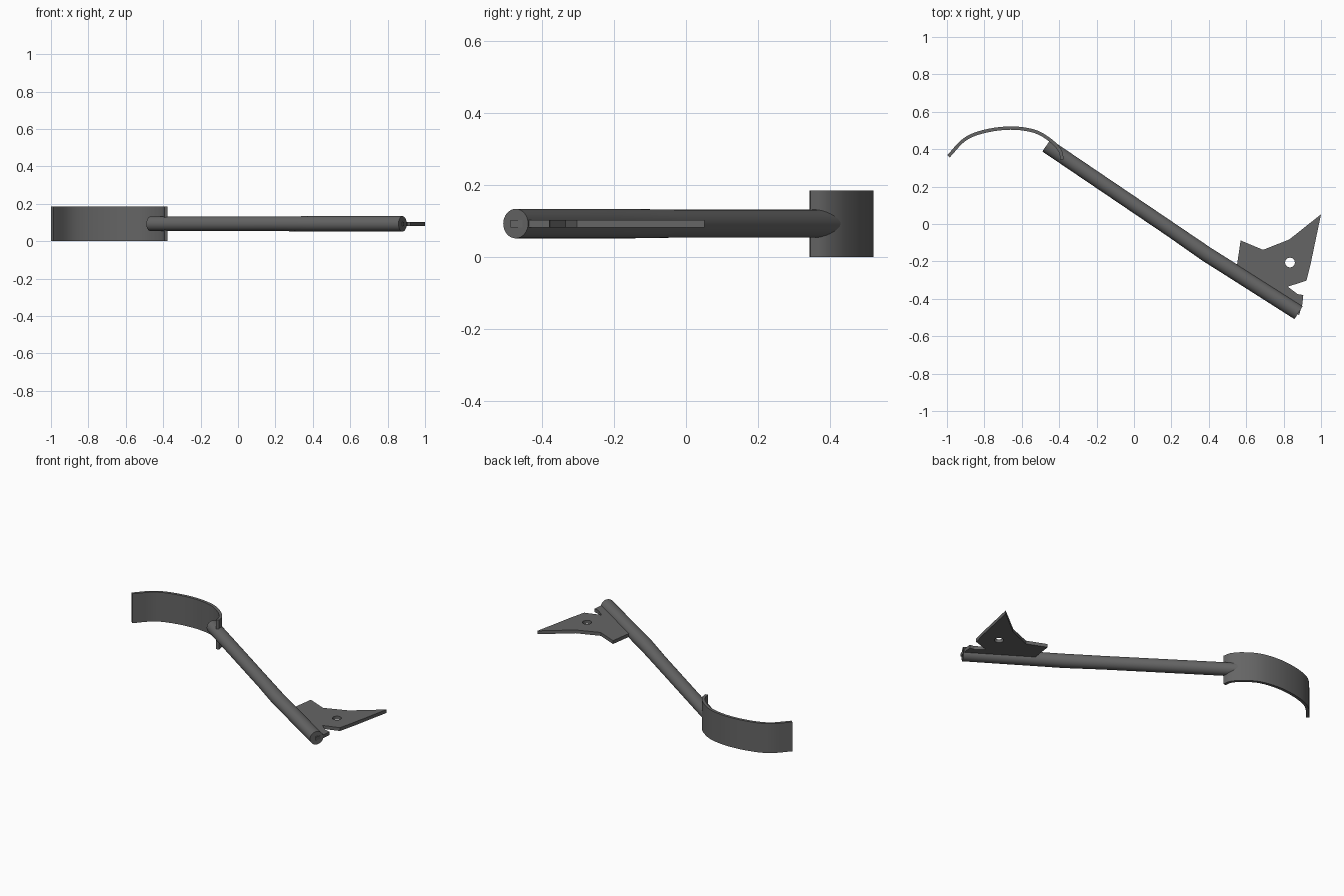
import bpy, bmesh, math
from mathutils import Vector

if "Cube" in bpy.data.objects:
    bpy.data.objects.remove(bpy.data.objects["Cube"])

MID = 0.093  # height of the handle axis

steel = bpy.data.materials.new("dark_grey")
steel.diffuse_color = (0.13, 0.13, 0.13, 1)
steel.use_nodes = True
steel.node_tree.nodes["Principled BSDF"].inputs["Base Color"].default_value = steel.diffuse_color


def finish(name, bm, angle):
    bmesh.ops.recalc_face_normals(bm, faces=bm.faces)
    me = bpy.data.meshes.new(name)
    bm.to_mesh(me)
    bm.free()
    ob = bpy.data.objects.new(name, me)
    bpy.context.collection.objects.link(ob)
    me.materials.append(steel)
    bpy.ops.object.select_all(action='DESELECT')
    ob.select_set(True)
    bpy.context.view_layer.objects.active = ob
    bpy.ops.object.shade_smooth_by_angle(angle=math.radians(angle))
    return ob


def extrude_outline(bm, pts, z0, z1):
    face = bm.faces.new([bm.verts.new((x, y, z0)) for x, y in pts])
    new = bmesh.ops.extrude_face_region(bm, geom=[face])["geom"]
    bmesh.ops.translate(bm, vec=(0, 0, z1 - z0),
                        verts=[g for g in new if isinstance(g, bmesh.types.BMVert)])


def smooth_path(pts, steps):
    # Catmull-Rom curve through the control points
    p = [Vector(q) for q in pts]
    p = [2 * p[0] - p[1]] + p + [2 * p[-1] - p[-2]]
    out = []
    for i in range(1, len(p) - 2):
        a, b, c, d = p[i - 1:i + 3]
        for s in range(steps):
            t = s / steps
            out.append(0.5 * (2 * b + (c - a) * t + (2 * a - 5 * b + 4 * c - d) * t * t
                              + (3 * b - a - 3 * c + d) * t ** 3))
    return out + [p[-2]]


def normal_at(path, i):
    d = (path[min(i + 1, len(path) - 1)] - path[max(i - 1, 0)]).normalized()
    return Vector((-d.y, d.x))


# Round handle with a slight bend
bm = bmesh.new()
path = [Vector(p) for p in ((-0.468, 0.42), (0.2, -0.032), (0.39, -0.163),
                            (0.49, -0.226), (0.88, -0.474))]
SIDES, rings = 32, []
for i, c in enumerate(path):
    n = normal_at(path, i)
    r = 0.039 if i < 2 else 0.041
    rings.append([bm.verts.new((c.x + n.x * r * math.cos(a), c.y + n.y * r * math.cos(a),
                                MID + r * math.sin(a)))
                  for a in (2 * math.pi * k / SIDES for k in range(SIDES))])
for r0, r1 in zip(rings, rings[1:]):
    for k in range(SIDES):
        m = (k + 1) % SIDES
        bm.faces.new((r0[k], r0[m], r1[m], r1[k]))
bm.faces.new(rings[0])
bm.faces.new(rings[-1])
finish("handle", bm, 35)

# Curved band across the far end of the handle
bm = bmesh.new()
arc = smooth_path([(-0.992, 0.362), (-0.905, 0.452), (-0.80, 0.495), (-0.66, 0.513),
                   (-0.53, 0.495), (-0.44, 0.442), (-0.395, 0.39), (-0.385, 0.345)], 5)
half = 0.009
outer = [p + normal_at(arc, i) * half for i, p in enumerate(arc)]
inner = [p - normal_at(arc, i) * half for i, p in enumerate(arc)]
extrude_outline(bm, outer + inner[::-1], 0.0, 0.185)
finish("curved_band", bm, 35)

# Flat bracket set into the near end of the handle
bm = bmesh.new()
extrude_outline(bm, [(0.545, -0.26), (0.57, -0.088), (0.69, -0.138), (0.83, -0.083),
                     (1.0, 0.052), (0.945, -0.21), (0.922, -0.303), (0.822, -0.335),
                     (0.875, -0.375), (0.905, -0.38), (0.90, -0.43), (0.882, -0.488),
                     (0.86, -0.463)], MID - 0.0105, MID + 0.0105)
bracket = finish("bracket", bm, 20)

# Round hole through the bracket
bpy.ops.mesh.primitive_cylinder_add(vertices=24, radius=0.026, depth=0.1,
                                    location=(0.834, -0.206, MID))
cutter = bpy.context.object
cutter.name = "hole_cutter"
cutter.data.materials.append(steel)
cutter.hide_render = True
cutter.hide_set(True)
cut = bracket.modifiers.new("hole", 'BOOLEAN')
cut.operation = 'DIFFERENCE'
cut.solver = 'EXACT'
cut.object = cutter
